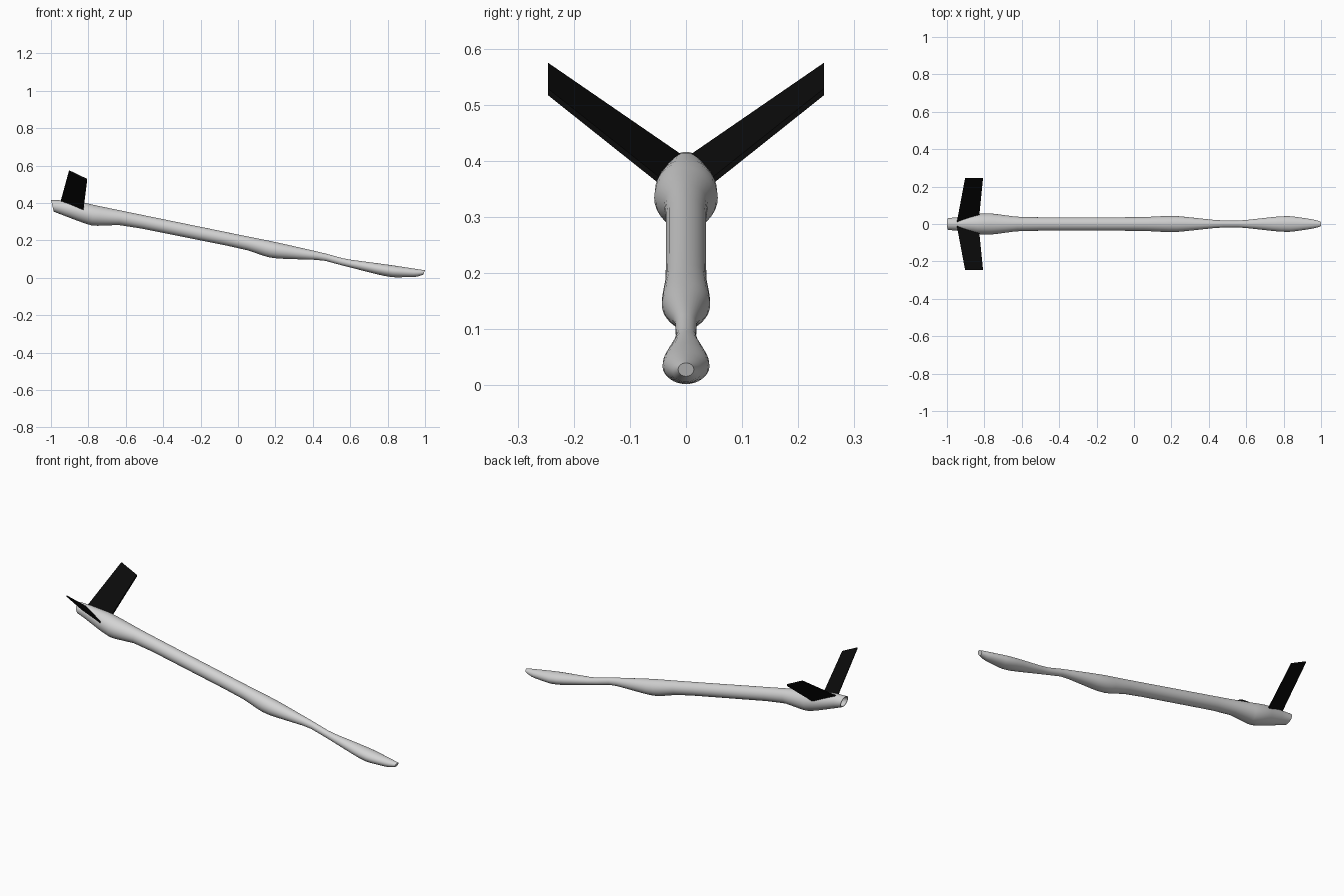
import bpy, bmesh, math
from mathutils import Vector

if "Cube" in bpy.data.objects:
    bpy.data.objects.remove(bpy.data.objects["Cube"])


def material(name, rgb):
    m = bpy.data.materials.new(name)
    m.diffuse_color = (*rgb, 1)
    m.use_nodes = True
    m.node_tree.nodes["Principled BSDF"].inputs["Base Color"].default_value = m.diffuse_color
    return m


grey = material("light grey", (0.65, 0.65, 0.65))
black = material("black", (0.003, 0.003, 0.003))


def finish(bm, name, mat, smooth):
    bmesh.ops.recalc_face_normals(bm, faces=bm.faces)
    me = bpy.data.meshes.new(name)
    bm.to_mesh(me)
    bm.free()
    ob = bpy.data.objects.new(name, me)
    bpy.context.collection.objects.link(ob)
    me.materials.append(mat)
    if smooth:
        bpy.context.view_layer.objects.active = ob
        ob.select_set(True)
        bpy.ops.object.shade_smooth_by_angle(angle=math.radians(40))
        ob.select_set(False)
    return ob


# Body stations: top x, top z, bottom x, bottom z, half width
stations = [
    (-1.0, 0.416, -0.985, 0.354, 0.032),
    (-0.94, 0.414, -0.94, 0.336, 0.036),
    (-0.82, 0.401, -0.84, 0.298, 0.055),
    (-0.755, 0.386, -0.775, 0.277, 0.057),
    (-0.60, 0.354, -0.615, 0.283, 0.036),
    (0.045, 0.222, 0.03, 0.154, 0.036),
    (0.18, 0.195, 0.16, 0.110, 0.043),
    (0.24, 0.182, 0.22, 0.102, 0.043),
    (0.46, 0.132, 0.45, 0.095, 0.019),
    (0.575, 0.100, 0.565, 0.064, 0.018),
    (0.78, 0.073, 0.77, 0.012, 0.041),
    (0.85, 0.063, 0.83, 0.002, 0.042),
    (0.96, 0.046, 0.95, 0.004, 0.025),
    (1.0, 0.040, 0.99, 0.016, 0.014),
]


def rounded(pts, r=0.15):
    """Cut each inner corner so the outline bends softly."""
    out = [pts[0]]
    for a, p, b in zip(pts, pts[1:], pts[2:]):
        for q in (a, b):
            out.append(tuple(u + (v - u) * r for u, v in zip(p, q)))
    return out + [pts[-1]]


# Fuselage: elliptical rings lofted along the sloping axis
N = 32
bm = bmesh.new()
rings = []
for xt, zt, xb, zb, w in rounded(stations):
    top, bot = Vector((xt, 0, zt)), Vector((xb, 0, zb))
    mid, half = (top + bot) / 2, (top - bot) / 2
    rings.append([bm.verts.new(mid + half * math.cos(t) + Vector((0, w * math.sin(t), 0)))
                  for t in (2 * math.pi * i / N for i in range(N))])
for a, b in zip(rings, rings[1:]):
    for i in range(N):
        j = (i + 1) % N
        bm.faces.new((a[i], a[j], b[j], b[i]))
bm.faces.new(rings[-1])
# Recessed opening at the tail end
tail = bm.faces.new(rings[0])
bmesh.ops.recalc_face_normals(bm, faces=bm.faces)
bmesh.ops.inset_region(bm, faces=[tail], thickness=0.004)
ext = bmesh.ops.extrude_face_region(bm, geom=[tail])
bmesh.ops.translate(bm, vec=(0.04, 0, -0.008),
                    verts=[v for v in ext["geom"] if isinstance(v, bmesh.types.BMVert)])
if tail.is_valid:
    bmesh.ops.delete(bm, geom=[tail], context="FACES_ONLY")
finish(bm, "fuselage", grey, True)


# V-tail fins: thin tapered plates, mirrored left and right
def fin(name, side):
    bm = bmesh.new()
    loops = []
    for y, xr, zr, xf, zf in ((0.006, -0.948, 0.406, -0.831, 0.332),
                              (0.246, -0.903, 0.571, -0.807, 0.523)):
        section = [(xr, zr + 0.004), (xf, zf + 0.006), (xf, zf - 0.006), (xr, zr - 0.004)]
        loops.append([bm.verts.new((x, side * y, z)) for x, z in section])
    a, b = loops
    for i in range(4):
        j = (i + 1) % 4
        bm.faces.new((a[i], a[j], b[j], b[i]))
    bm.faces.new(a)
    bm.faces.new(b)
    finish(bm, name, black, False)


fin("left_tail_fin", 1)
fin("right_tail_fin", -1)
